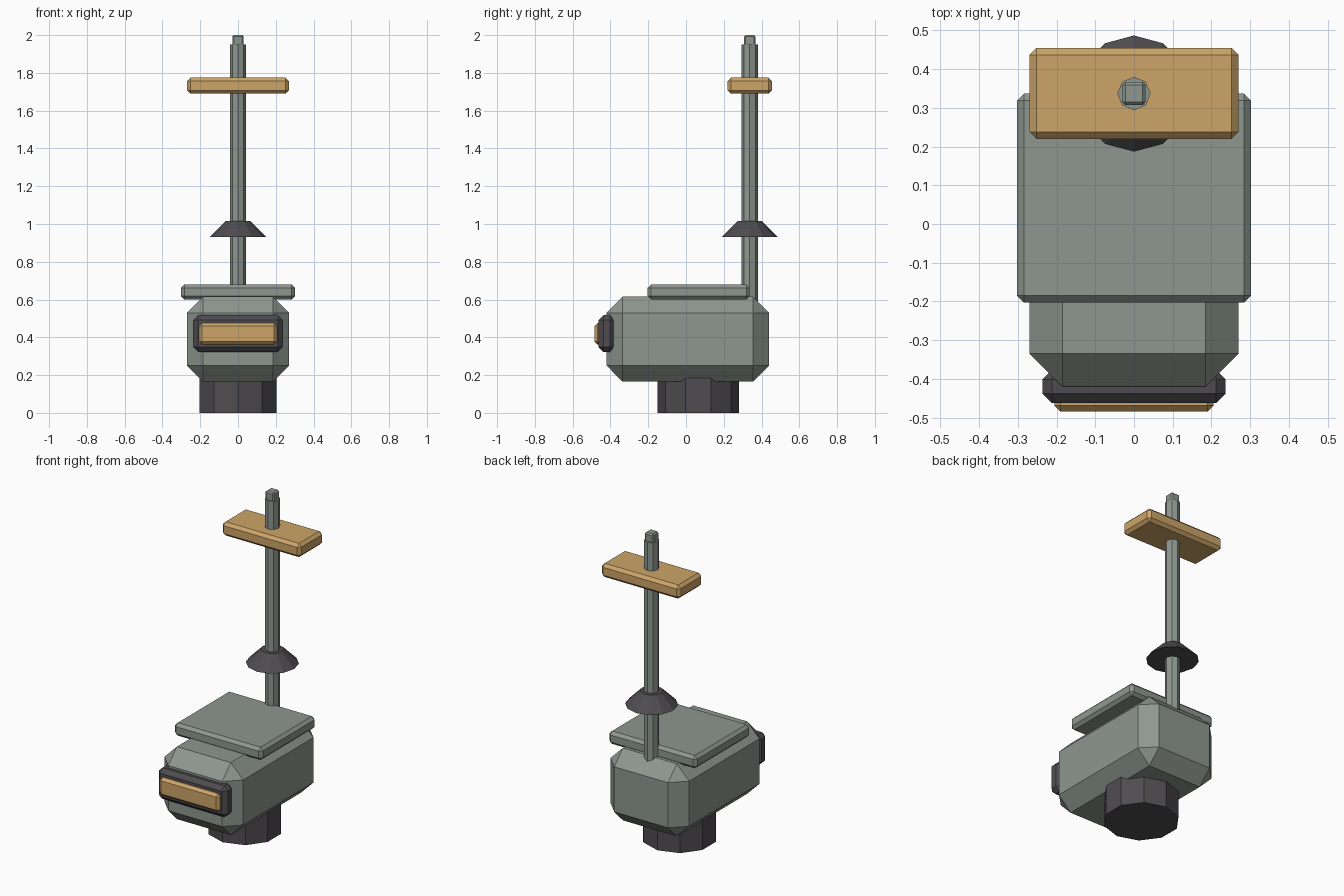
import bpy
import bmesh
from mathutils import Matrix, Vector

default = bpy.data.objects.get("Cube")
if default:
    bpy.data.objects.remove(default, do_unlink=True)


def make_material(name, rgb):
    mat = bpy.data.materials.new(name)
    mat.use_nodes = True
    mat.diffuse_color = (*rgb, 1)
    mat.node_tree.nodes["Principled BSDF"].inputs["Base Color"].default_value = (*rgb, 1)
    return mat


SAGE = make_material("sage grey", (0.27, 0.31, 0.275))
DARK = make_material("charcoal", (0.078, 0.073, 0.082))
TAN = make_material("tan wood", (0.61, 0.375, 0.14))


def finish(name, bm, mat):
    mesh = bpy.data.meshes.new(name)
    bm.to_mesh(mesh)
    bm.free()
    mesh.materials.append(mat)
    obj = bpy.data.objects.new(name, mesh)
    bpy.context.collection.objects.link(obj)
    return obj


def chamfered_box(name, low, high, bevel, mat):
    """Box between two corners, with flat chamfers on every edge."""
    low, high = Vector(low), Vector(high)
    bm = bmesh.new()
    bmesh.ops.create_cube(bm, size=1)
    bmesh.ops.scale(bm, vec=high - low, verts=bm.verts)
    bmesh.ops.translate(bm, vec=(low + high) / 2, verts=bm.verts)
    obj = finish(name, bm, mat)
    mod = obj.modifiers.new("chamfer", "BEVEL")
    mod.width = bevel
    mod.segments = 1
    mod.limit_method = "NONE"
    return obj


def prism(name, sides, r_bottom, r_top, y, z_low, z_high, mat):
    """Upright faceted cylinder or cone on the model's centre plane."""
    bm = bmesh.new()
    bmesh.ops.create_cone(
        bm, cap_ends=True, segments=sides, radius1=r_bottom, radius2=r_top,
        depth=z_high - z_low,
        matrix=Matrix.Translation((0, y, (z_low + z_high) / 2)))
    return finish(name, bm, mat)


# Main housing and its base
chamfered_box("body", (-0.27, -0.42, 0.165), (0.27, 0.44, 0.615), 0.085, SAGE)
prism("base", 10, 0.215, 0.215, 0.065, 0, 0.25, DARK)
chamfered_box("lid", (-0.302, -0.203, 0.6), (0.302, 0.337, 0.68), 0.018, SAGE)

# Front panel in its dark frame
chamfered_box("front_frame", (-0.237, -0.463, 0.323), (0.237, -0.377, 0.517), 0.025, DARK)
chamfered_box("front_panel", (-0.206, -0.485, 0.362), (0.206, -0.43, 0.475), 0.016, TAN)

# Mast with collar, crossboard and tip
MAST_Y = 0.337
prism("mast", 8, 0.043, 0.043, MAST_Y, 0.5, 1.95, SAGE)
prism("mast_collar", 12, 0.15, 0.065, MAST_Y, 0.93, 1.015, DARK)
chamfered_box("crossboard", (-0.27, 0.22, 1.69), (0.27, 0.455, 1.775), 0.018, TAN)
chamfered_box("mast_tip", (-0.03, MAST_Y - 0.03, 1.92), (0.03, MAST_Y + 0.03, 2), 0.008, SAGE)
